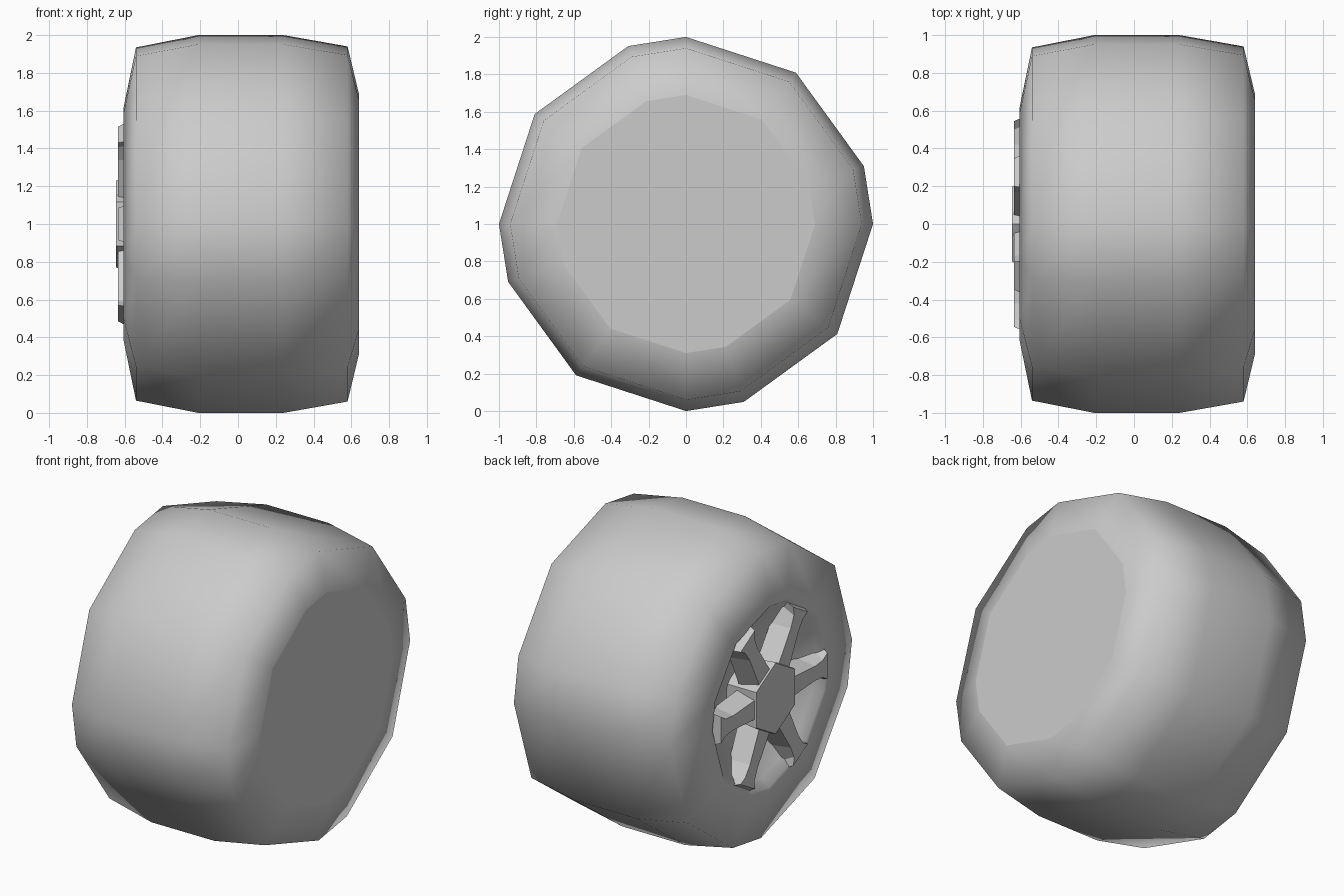
import bpy
import bmesh
from math import cos, sin, pi, radians
from mathutils import Matrix

cube = bpy.data.objects.get("Cube")
if cube:
    bpy.data.objects.remove(cube, do_unlink=True)

grey = bpy.data.materials.new("plain grey")
grey.use_nodes = True
colour = (0.6, 0.6, 0.6, 1)
grey.diffuse_color = colour
grey.node_tree.nodes["Principled BSDF"].inputs["Base Color"].default_value = colour

# Uneven twelve-sided outline: three corners in each quarter turn
ANGLES = [q * pi / 2 + radians(a) for q in range(4) for a in (0, 18, 54)]
HEX = [pi / 6 + i * pi / 3 for i in range(6)]
AXLE = Matrix.Translation((0, 0, 1))


def finish(name, bm):
    bmesh.ops.recalc_face_normals(bm, faces=bm.faces)
    mesh = bpy.data.meshes.new(name)
    bm.to_mesh(mesh)
    bm.free()
    mesh.materials.append(grey)
    obj = bpy.data.objects.new(name, mesh)
    obj.matrix_world = AXLE
    bpy.context.collection.objects.link(obj)
    return obj


def turned(name, profile, angles, smooth=True):
    """Sweep (x, radius) points around the axle; both ends are capped flat."""
    bm = bmesh.new()
    rings = [[bm.verts.new((x, r * cos(a), r * sin(a))) for a in angles]
             for x, r in profile]
    n = len(angles)
    for lower, upper in zip(rings, rings[1:]):
        for i in range(n):
            j = (i + 1) % n
            face = bm.faces.new((lower[i], lower[j], upper[j], upper[i]))
            face.smooth = smooth
    bm.faces.new(rings[0])
    bm.faces.new(rings[-1])
    return finish(name, bm)


# Tyre with closed inner side, rounded tread and dished outer side
turned("tyre", [(0.64, 0.69), (0.58, 0.94), (0.24, 1.0), (-0.21, 1.0),
                (-0.54, 0.935), (-0.605, 0.62), (-0.6, 0.585),
                (-0.55, 0.54), (-0.42, 0.2)], ANGLES)

# Hexagonal hub, reaching back into the dish
turned("hub", [(-0.645, 0.23), (-0.635, 0.235), (-0.42, 0.21)], HEX, smooth=False)

# Spokes: narrow shaft with a flared foot on the rim, sides sloping outwards
OUTLINE = [(0.17, 0.075), (0.42, 0.055), (0.5, 0.065), (0.545, 0.1)]
for k in range(6):
    bm = bmesh.new()
    loop = OUTLINE + [(r, -w) for r, w in reversed(OUTLINE)]
    front = [bm.verts.new((-0.635, r, w * 0.85)) for r, w in loop]
    back = [bm.verts.new((-0.54 if r > 0.45 else -0.5,
                          r + (0.04 if r > 0.45 else 0), w * 1.2)) for r, w in loop]
    bm.faces.new(front)
    bm.faces.new(back)
    for i in range(len(loop)):
        j = (i + 1) % len(loop)
        bm.faces.new((front[i], front[j], back[j], back[i]))
    bm.transform(Matrix.Rotation(k * pi / 3, 4, 'X'))
    finish(f"spoke_{k + 1}", bm)
